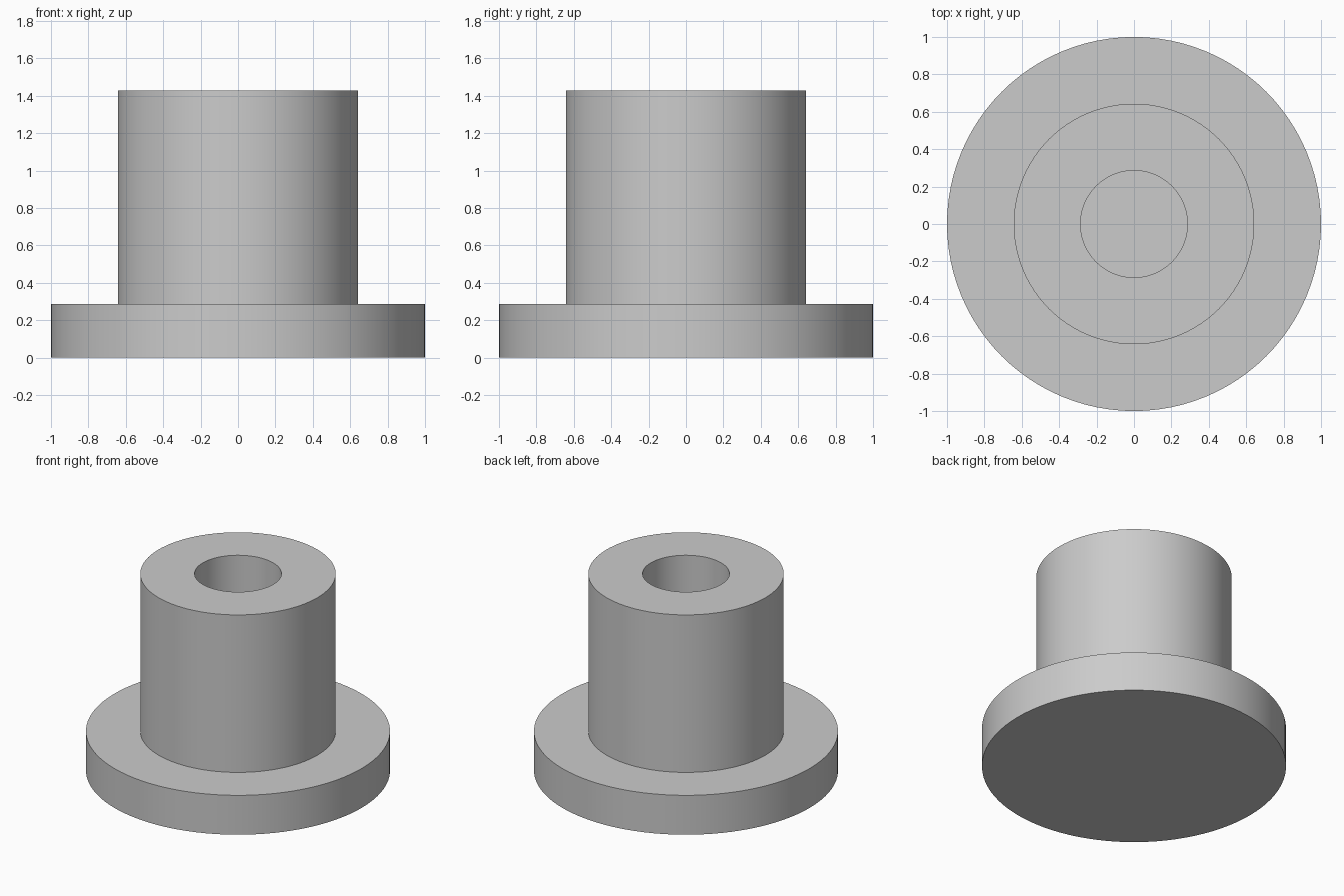
import bpy
import bmesh
from math import pi, radians
from mathutils import Vector

cube = bpy.data.objects.get("Cube")
if cube:
    bpy.data.objects.remove(cube, do_unlink=True)

SEGMENTS = 96
UNIT = 2 / 7                 # flange thickness and bore radius
FLANGE_R, BARREL_R, BORE_R = 1.0, 2.25 * UNIT, UNIT
FLANGE_TOP, TOP = UNIT, 5 * UNIT
BORE_FLOOR = FLANGE_TOP

grey = bpy.data.materials.new("plain grey")
grey.use_nodes = True
colour = (0.6, 0.6, 0.6, 1)
grey.diffuse_color = colour
grey.node_tree.nodes["Principled BSDF"].inputs["Base Color"].default_value = colour


def lathe(name, profile, material):
    """Spin a radius/height profile around the z axis."""
    bm = bmesh.new()
    verts = [bm.verts.new((r, 0, z)) for r, z in profile]
    edges = [bm.edges.new(pair) for pair in zip(verts, verts[1:])]
    bmesh.ops.spin(bm, geom=verts + edges, cent=(0, 0, 0), axis=(0, 0, 1),
                   angle=2 * pi, steps=SEGMENTS, use_merge=True)
    bmesh.ops.remove_doubles(bm, verts=bm.verts[:], dist=1e-5)
    # Close the underside and the bore floor with flat discs
    bmesh.ops.holes_fill(bm, edges=[e for e in bm.edges if e.is_boundary], sides=0)
    bmesh.ops.recalc_face_normals(bm, faces=bm.faces[:])
    mesh = bpy.data.meshes.new(name)
    bm.to_mesh(mesh)
    bm.free()
    mesh.materials.append(material)
    obj = bpy.data.objects.new(name, mesh)
    bpy.context.collection.objects.link(obj)
    bpy.ops.object.select_all(action="DESELECT")
    obj.select_set(True)
    bpy.context.view_layer.objects.active = obj
    bpy.ops.object.shade_smooth_by_angle(angle=radians(30))
    return obj


# Flange, barrel and blind bore turned as one solid
lathe("flanged_bushing", [
    (FLANGE_R, 0), (FLANGE_R, FLANGE_TOP),
    (BARREL_R, FLANGE_TOP), (BARREL_R, TOP),
    (BORE_R, TOP), (BORE_R, BORE_FLOOR),
], grey)
